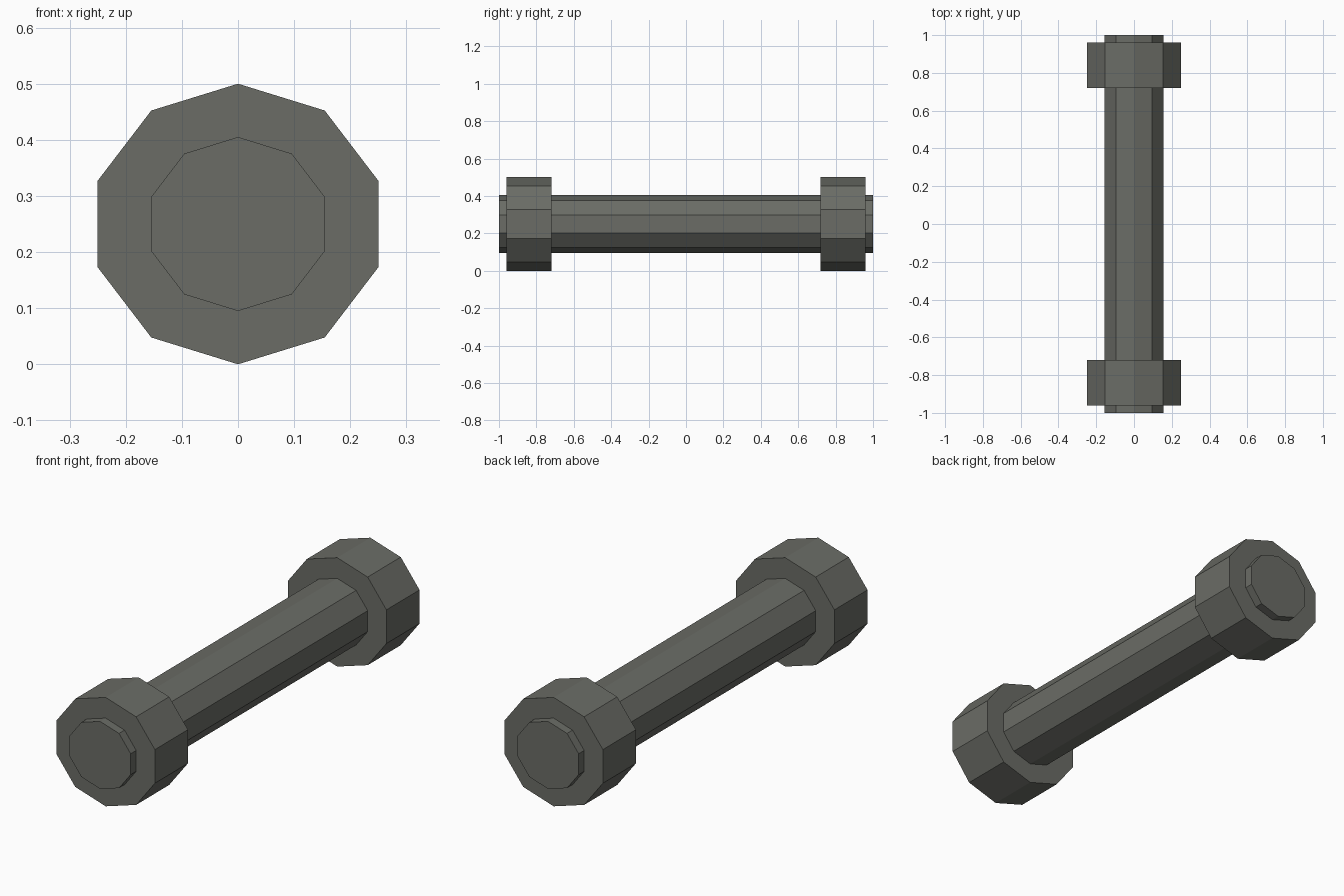
import bpy, bmesh, math

if "Cube" in bpy.data.objects:
    bpy.data.objects.remove(bpy.data.objects["Cube"])

SIDES = 10
CENTRE_Z = 0.25

metal = bpy.data.materials.new("dark grey metal")
metal.diffuse_color = (0.145, 0.15, 0.132, 1)
metal.use_nodes = True
metal.node_tree.nodes["Principled BSDF"].inputs["Base Color"].default_value = metal.diffuse_color


def prism(name, radius_z, y0, y1):
    """Ten-sided bar along y, a point at the top, width equal to height."""
    radius_x = radius_z / math.sin(math.radians(72))
    bm = bmesh.new()
    ring = []
    for i in range(SIDES):
        a = 2 * math.pi * i / SIDES
        ring.append(bm.verts.new((radius_x * math.sin(a), y0,
                                  CENTRE_Z + radius_z * math.cos(a))))
    cap = bm.faces.new(ring)
    new = bmesh.ops.extrude_face_region(bm, geom=[cap], use_keep_orig=True)
    verts = [v for v in new["geom"] if isinstance(v, bmesh.types.BMVert)]
    bmesh.ops.translate(bm, verts=verts, vec=(0, y1 - y0, 0))
    bmesh.ops.recalc_face_normals(bm, faces=bm.faces[:])
    mesh = bpy.data.meshes.new(name)
    bm.to_mesh(mesh)
    bm.free()
    mesh.materials.append(metal)
    obj = bpy.data.objects.new(name, mesh)
    bpy.context.collection.objects.link(obj)
    return obj


# Long handle running right through both collars
prism("shaft", 0.155, -1.0, 1.0)

# Thick collars near each end
prism("front_collar", 0.25, -0.96, -0.72)
prism("back_collar", 0.25, 0.72, 0.96)
